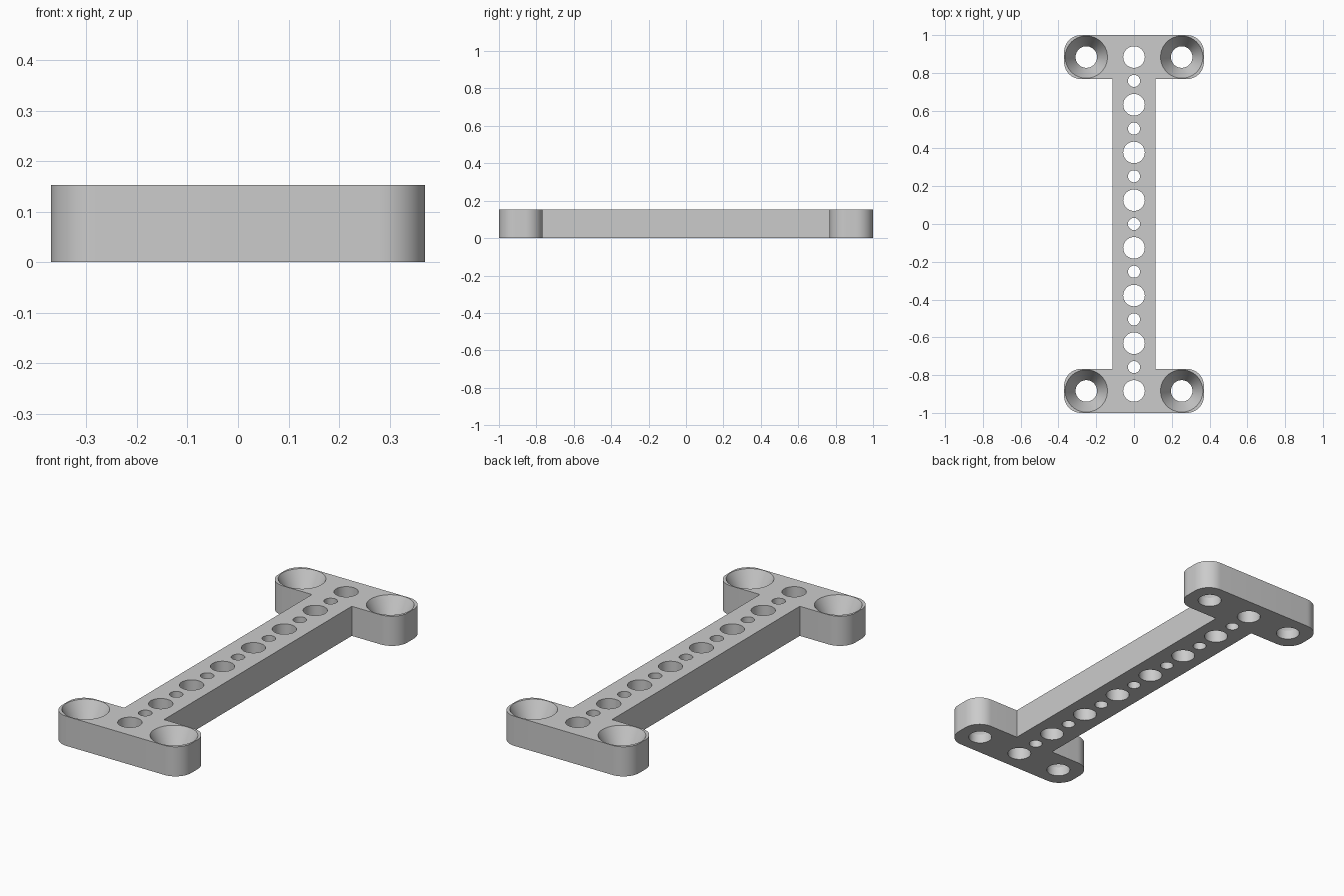
import bpy
import bmesh
import math

cube = bpy.data.objects.get("Cube")
if cube:
    bpy.data.objects.remove(cube, do_unlink=True)

HEIGHT = 0.153
ARM_X, BAR_X = 0.37, 0.114      # half widths of the end arms and the bar
END_Y, ARM_Y = 1.0, 0.767       # outer and inner edge of the end arms
CORNER = 0.09
PITCH = 0.2525                  # spacing of the large holes
BIG_R, SMALL_R, CUP_R = 0.057, 0.032, 0.112
CUP_DEPTH = 0.105

grey = bpy.data.materials.new("plain grey")
grey.use_nodes = True
colour = (0.6, 0.6, 0.6, 1)
grey.diffuse_color = colour
grey.node_tree.nodes["Principled BSDF"].inputs["Base Color"].default_value = colour


def make_object(name, bm):
    bmesh.ops.recalc_face_normals(bm, faces=bm.faces)
    mesh = bpy.data.meshes.new(name)
    bm.to_mesh(mesh)
    bm.free()
    mesh.materials.append(grey)
    obj = bpy.data.objects.new(name, mesh)
    bpy.context.collection.objects.link(obj)
    return obj


def corner(cx, cy, start, steps=14):
    """Points of a rounded quarter turn, anticlockwise."""
    angles = [start + math.pi / 2 * i / steps for i in range(steps + 1)]
    return [(cx + CORNER * math.cos(a), cy + CORNER * math.sin(a)) for a in angles]


def lathe(bm, profile, x, y, segments=64):
    """Spin a closed (radius, height) profile about a vertical axis."""
    verts = [bm.verts.new((x + r, y, z)) for r, z in profile]
    edges = [bm.edges.new(pair) for pair in zip(verts, verts[1:])]
    bmesh.ops.spin(bm, geom=verts + edges, cent=(x, y, 0), axis=(0, 0, 1),
                   angle=math.tau, steps=segments, use_merge=True)


# Bracket body: one half of the outline, turned half a circle for the other
cx = ARM_X - CORNER
half = [(BAR_X, ARM_Y)]
half += corner(cx, ARM_Y + CORNER, -math.pi / 2)
half += corner(cx, END_Y - CORNER, 0)
half += corner(-cx, END_Y - CORNER, math.pi / 2)
half += corner(-cx, ARM_Y + CORNER, math.pi)
half += [(-BAR_X, ARM_Y)]
outline = half + [(-x, -y) for x, y in half]

bm = bmesh.new()
base = bm.faces.new([bm.verts.new((x, y, 0)) for x, y in outline])
top = bmesh.ops.extrude_face_region(bm, geom=[base])
bmesh.ops.translate(bm, vec=(0, 0, HEIGHT),
                    verts=[g for g in top["geom"] if isinstance(g, bmesh.types.BMVert)])
bracket = make_object("bracket", bm)

# Cutters: alternating holes down the middle, funnel holes in the arms
low, high = -0.1, HEIGHT + 0.1


def straight(r):
    return [(0, low), (r, low), (r, high), (0, high)]


funnel = [(0, low), (BIG_R, low), (BIG_R, HEIGHT - CUP_DEPTH),
          (CUP_R, HEIGHT), (CUP_R, high), (0, high)]

bm = bmesh.new()
for i in range(8):
    lathe(bm, straight(BIG_R), 0, (i - 3.5) * PITCH)
for i in range(7):
    lathe(bm, straight(SMALL_R), 0, (i - 3) * PITCH)
for sx in (-1, 1):
    for sy in (-1, 1):
        lathe(bm, funnel, sx * PITCH, sy * 3.5 * PITCH)
bmesh.ops.remove_doubles(bm, verts=bm.verts, dist=0.0001)
cutter = make_object("hole_cutter", bm)
cutter.hide_render = True

# Cut the holes and keep the result as plain geometry
cut = bracket.modifiers.new("holes", "BOOLEAN")
cut.operation = "DIFFERENCE"
cut.solver = "EXACT"
cut.object = cutter
bpy.context.view_layer.update()
evaluated = bracket.evaluated_get(bpy.context.evaluated_depsgraph_get())
mesh = bpy.data.meshes.new_from_object(evaluated)
bracket.modifiers.clear()
bracket.data = mesh
bpy.data.objects.remove(cutter, do_unlink=True)

# Smooth the round walls, keep the rims sharp
for obj in bpy.context.selected_objects:
    obj.select_set(False)
bracket.select_set(True)
bpy.context.view_layer.objects.active = bracket
bpy.ops.object.shade_smooth_by_angle(angle=math.radians(25))
